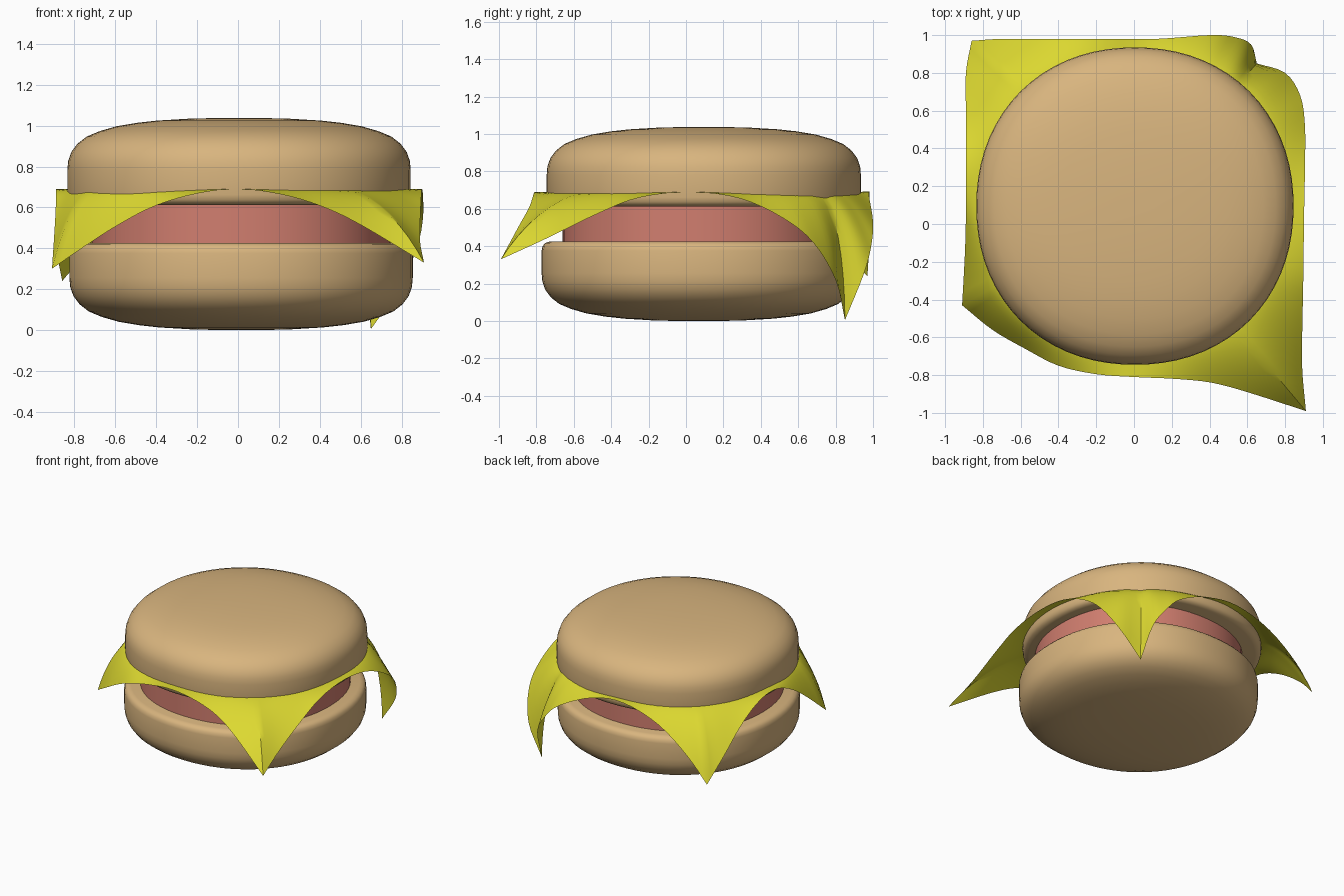
import bpy, bmesh, math
from mathutils import Vector

if "Cube" in bpy.data.objects:
    bpy.data.objects.remove(bpy.data.objects["Cube"])


def material(name, rgb):
    m = bpy.data.materials.new(name)
    m.diffuse_color = (*rgb, 1)
    m.use_nodes = True
    m.node_tree.nodes["Principled BSDF"].inputs["Base Color"].default_value = m.diffuse_color
    return m


def finish(name, bm, mat):
    bmesh.ops.recalc_face_normals(bm, faces=bm.faces)
    me = bpy.data.meshes.new(name)
    bm.to_mesh(me)
    bm.free()
    ob = bpy.data.objects.new(name, me)
    bpy.context.collection.objects.link(ob)
    me.materials.append(mat)
    bpy.ops.object.select_all(action='DESELECT')
    ob.select_set(True)
    bpy.context.view_layer.objects.active = ob
    bpy.ops.object.shade_smooth_by_angle(angle=math.radians(35))
    return ob


def bridge(bm, rings):
    n = len(rings[0])
    for a, b in zip(rings, rings[1:]):
        for i in range(n):
            j = (i + 1) % n
            bm.faces.new((a[i], a[j], b[j], b[i]))


def squircle(a, r, n=2.13):
    c, s = math.cos(a), math.sin(a)
    k = r / (abs(c) ** n + abs(s) ** n) ** (1 / n)
    return c * k, s * k


def lathe(name, profile, centre, mat, segs=72):
    """Sweep an (r, z) profile round a slightly squared circle."""
    bm = bmesh.new()
    rings = []
    for r, z in profile:
        ring = []
        for i in range(segs):
            x, y = squircle(2 * math.pi * i / segs, r)
            ring.append(bm.verts.new((x + centre[0], y + centre[1], z)))
        rings.append(ring)
    bridge(bm, rings)
    bm.faces.new(rings[0])
    bm.faces.new(rings[-1])
    return finish(name, bm, mat)


def smooth_path(pts, steps=4):
    """Catmull-Rom through the points, leaving out the last one."""
    p = [Vector(q) for q in pts]
    p = [2 * p[0] - p[1]] + p + [2 * p[-1] - p[-2]]
    out = []
    for a, b, c, d in zip(p, p[1:], p[2:], p[3:]):
        for k in range(steps):
            t = k / steps
            out.append(0.5 * (2 * b + (c - a) * t + (2 * a - 5 * b + 4 * c - d) * t * t
                              + (3 * b - a - 3 * c + d) * t ** 3))
    return out


bun = material("bun", (0.69, 0.46, 0.21))
meat = material("meat", (0.64, 0.21, 0.16))
yellow = material("cheese", (0.72, 0.69, 0.03))

# Buns: one profile from flat cut face to crown, flipped for the lower bun
half = [(0.795, 0.0), (0.82, 0.008), (0.835, 0.025), (0.84, 0.05), (0.84, 0.17),
        (0.836, 0.215), (0.82, 0.26), (0.79, 0.3), (0.745, 0.335), (0.68, 0.362),
        (0.6, 0.385), (0.5, 0.402), (0.4, 0.413), (0.25, 0.422), (0.1, 0.426)]
lathe("top_bun", [(r, 0.612 + z) for r, z in half], (0.005, 0.095), bun)
lathe("bottom_bun", [(r, 0.426 - z) for r, z in half], (0.015, 0.068), bun)

# Meat slab
lathe("patty", [(0.73, 0.41), (0.73, 0.615)], (0.015, 0.07), meat)

# Cheese: four drooping edges from corner to corner
FLAT = 0.69
front = [(-.91, -.43, .30), (-.75, -.56, .41), (-.577, -.66, .52), (-.4, -.75, .61),
         (-.2, -.795, .668), (0, -.81, .69), (.22, -.82, .662), (.41, -.84, .605),
         (.6, -.89, .515), (.91, -.99, .33)]
right = [(.91, -.99, .33), (.89, -.75, .44), (.893, -.46, .58), (.897, -.25, .66),
         (.9, .02, .69), (.905, .29, .655), (.905, .52, .55), (.88, .68, .42),
         (.8, .8, .22), (.65, .85, .005)]
back = [(.65, .85, .005), (.62, .95, .25), (.53, .99, .40), (.4, 1.0, .53),
        (.12, .98, .66), (-.15, .98, .69), (-.45, .98, .60), (-.7, .98, .42),
        (-.86, .97, .24)]
left = [(-.86, .97, .24), (-.89, .8, .41), (-.89, .6, .56), (-.89, .4, .66),
        (-.89, .22, .69), (-.89, .05, .65), (-.895, -.15, .53), (-.91, -.43, .30)]
edge = smooth_path(front) + smooth_path(right) + smooth_path(back) + smooth_path(left)

# Sheet runs level inside the top bun, then falls away to the edge
bm = bmesh.new()
rows = 8
rings = [[] for _ in range(rows + 1)]
for p in edge:
    a = math.atan2(p.y - 0.095, p.x)
    x, y = squircle(a, 0.8)
    inner = Vector((x, y + 0.095, FLAT))
    drop = FLAT - p.z
    for k in range(rows + 1):
        t = k / rows
        s = t + 2 * drop * drop * t * (1 - t)
        q = inner.lerp(p, s)
        q.z = FLAT - drop * t ** 1.5
        rings[k].append(bm.verts.new(q))
bridge(bm, rings)
bm.faces.new(rings[0])
finish("cheese_slice", bm, yellow)
